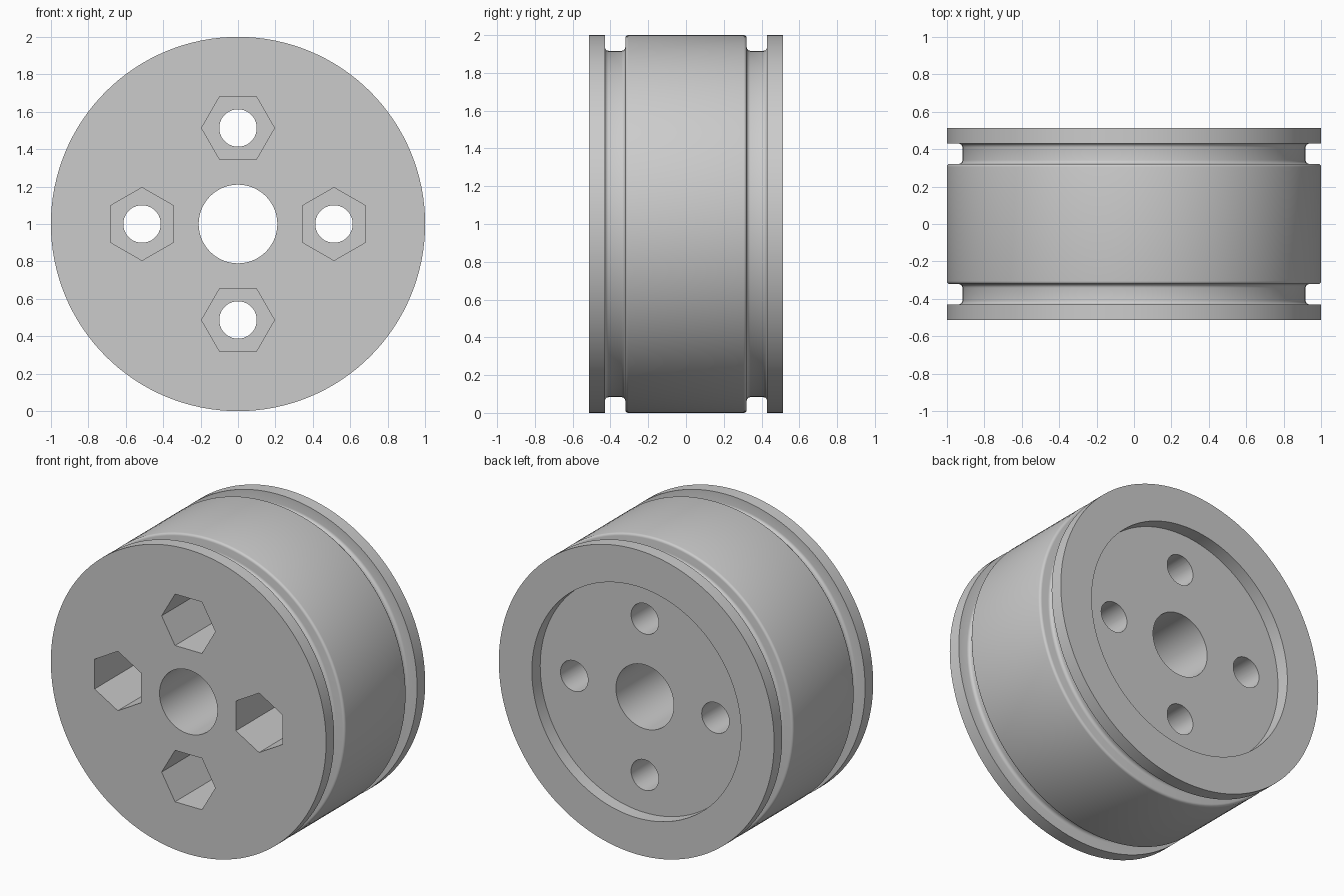
import bpy
import bmesh
from math import cos, sin, pi, radians
from mathutils import Matrix, Vector

cube = bpy.data.objects.get("Cube")
if cube:
    bpy.data.objects.remove(cube, do_unlink=True)

SEGMENTS = 128
HALF = 0.514          # half the width along y
CENTRE = Vector((0, 0, 1))

grey = bpy.data.materials.new("plain grey")
grey.use_nodes = True
grey.diffuse_color = (0.6, 0.6, 0.6, 1)
grey.node_tree.nodes["Principled BSDF"].inputs["Base Color"].default_value = (0.6, 0.6, 0.6, 1)


def arc(y, r, radius, start, end, steps=4):
    """Points of a rounded corner in the (y, radius) profile."""
    angles = [radians(start + (end - start) * i / steps) for i in range(steps + 1)]
    return [(y + radius * cos(a), r + radius * sin(a)) for a in angles]


def make_object(name, bm):
    bmesh.ops.recalc_face_normals(bm, faces=bm.faces)
    mesh = bpy.data.meshes.new(name)
    bm.to_mesh(mesh)
    bm.free()
    mesh.materials.append(grey)
    obj = bpy.data.objects.new(name, mesh)
    bpy.context.collection.objects.link(obj)
    return obj


def lathe(name, profile):
    """Revolve a closed (y, radius) profile about the wheel axis."""
    bm = bmesh.new()
    rings = []
    for i in range(SEGMENTS):
        a = 2 * pi * i / SEGMENTS
        rings.append([bm.verts.new((r * cos(a), y, 1 + r * sin(a))) for y, r in profile])
    n = len(profile)
    for i, ring in enumerate(rings):
        after = rings[(i + 1) % SEGMENTS]
        for j in range(n):
            k = (j + 1) % n
            bm.faces.new((ring[j], ring[k], after[k], after[j]))
    return make_object(name, bm)


def cutter(name, sides, radius, y0, y1, angle):
    """Four prisms along y, evenly spaced around the axis."""
    bm = bmesh.new()
    for i in range(4):
        turn = i * pi / 2
        spot = CENTRE + Vector((0.513 * cos(turn), (y0 + y1) / 2, 0.513 * sin(turn)))
        matrix = (Matrix.Translation(spot) @ Matrix.Rotation(-turn, 4, 'Y')
                  @ Matrix.Rotation(pi / 2, 4, 'X') @ Matrix.Rotation(angle, 4, 'Z'))
        bmesh.ops.create_cone(bm, cap_ends=True, segments=sides, radius1=radius,
                              radius2=radius, depth=y1 - y0, matrix=matrix)
    obj = make_object(name, bm)
    obj.hide_render = True
    return obj


# Rim profile: half of the outside, then its mirror image
outer = ([(-HALF, 1), (-0.43, 1)]
         + arc(-0.41, 0.937, 0.02, 180, 270)
         + arc(-0.341, 0.937, 0.02, 270, 360)
         + arc(-0.305, 0.984, 0.016, 180, 90))
profile = outer + [(-y, r) for y, r in reversed(outer)]
# Back recess and axle bore
profile += [(HALF, 0.76), (HALF - 0.087, 0.76), (HALF - 0.087, 0.21), (-HALF, 0.21)]
wheel = lathe("wheel_body", profile)

# Bolt holes with hexagonal nut pockets at the front
cutters = [cutter("nut_pocket_cutter", 6, 0.195, -0.7, 0.1, pi / 6),
           cutter("bolt_hole_cutter", 48, 0.1, -0.2, 0.7, 0)]

# A hexagon needs two flats facing the axis
pocket = cutters[0].data
first = [v.co for v in pocket.vertices][:12]
if max(v.x for v in first) - 0.513 > 0.18:
    bpy.data.objects.remove(cutters[0], do_unlink=True)
    cutters[0] = cutter("nut_pocket_cutter", 6, 0.195, -0.7, 0.1, 0)

bpy.context.view_layer.objects.active = wheel
for tool in cutters:
    cut = wheel.modifiers.new(tool.name, 'BOOLEAN')
    cut.operation = 'DIFFERENCE'
    cut.solver = 'EXACT'
    cut.object = tool
    bpy.ops.object.modifier_apply(modifier=cut.name)
    bpy.data.objects.remove(tool, do_unlink=True)

bpy.ops.object.select_all(action='DESELECT')
wheel.select_set(True)
bpy.ops.object.shade_smooth_by_angle(angle=radians(30))
